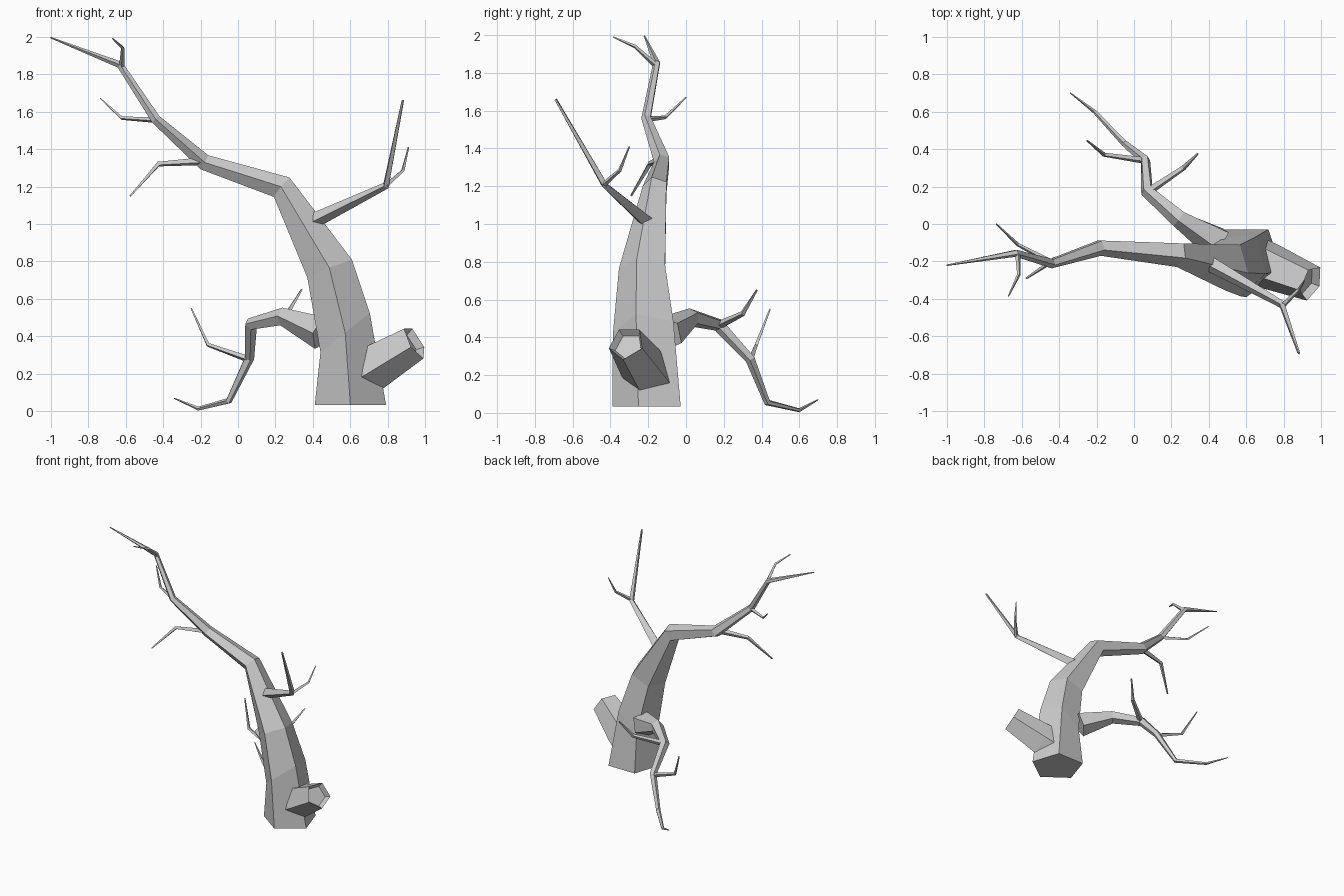
import bpy
import bmesh
import math
from mathutils import Vector

cube = bpy.data.objects.get("Cube")
if cube:
    bpy.data.objects.remove(cube, do_unlink=True)

# One bare-wood colour for the whole tree
wood = bpy.data.materials.new("grey_wood")
wood.use_nodes = True
wood.diffuse_color = (0.6, 0.6, 0.6, 1)
wood.node_tree.nodes["Principled BSDF"].inputs["Base Color"].default_value = wood.diffuse_color


def tangent(points, i):
    """Direction of the path at a point, averaged over its two segments."""
    total = Vector()
    if i > 0:
        total += (points[i] - points[i - 1]).normalized()
    if i < len(points) - 1:
        total += (points[i + 1] - points[i]).normalized()
    return total.normalized()


def limb(name, path, sides=5, corner=(0, -1, 0), tilts=None, hollow=False):
    """Tapered faceted tube through (x, y, z, radius); one corner faces 'corner'."""
    tilts = tilts or {}
    points = [Vector(p[:3]) for p in path]
    bm = bmesh.new()
    rings = []
    for i, centre in enumerate(points):
        normal = Vector(tilts.get(i, tangent(points, i))).normalized()
        u = Vector(corner)
        u = (u - normal * u.dot(normal)).normalized()
        v = normal.cross(u)
        ring = []
        for k in range(sides):
            a = math.tau * k / sides
            ring.append(bm.verts.new(centre + (u * math.cos(a) + v * math.sin(a)) * path[i][3]))
        rings.append(ring)
    for low, high in zip(rings, rings[1:]):
        for k in range(sides):
            j = (k + 1) % sides
            bm.faces.new((low[k], low[j], high[j], high[k]))
    bm.faces.new(rings[0][::-1])
    end = bm.faces.new(rings[-1])
    bm.normal_update()
    if hollow:
        # Rim, then a sunken floor
        bmesh.ops.inset_region(bm, faces=[end], thickness=0.022)
        bmesh.ops.translate(bm, verts=end.verts, vec=end.normal * -0.04)
    bmesh.ops.recalc_face_normals(bm, faces=bm.faces)
    mesh = bpy.data.meshes.new(name)
    bm.to_mesh(mesh)
    bm.free()
    mesh.materials.append(wood)
    obj = bpy.data.objects.new(name, mesh)
    bpy.context.collection.objects.link(obj)
    return obj


def twig(name, start, elbow, tip, thick=0.015):
    """Thin bent side shoot that tapers to a point."""
    radii = (thick, thick * 0.65, thick * 0.25)
    limb(name, [(*p, r) for p, r in zip((start, elbow, tip), radii)], 4, (0.1, -0.3, 1))


# Leaning trunk that runs on into the long upper limb
limb("trunk", [
    (0.6, -0.19, 0.035, 0.2),
    (0.572, -0.21, 0.42, 0.177),
    (0.49, -0.22, 0.76, 0.135),
    (0.235, -0.16, 1.195, 0.07),
    (-0.18, -0.125, 1.33, 0.045),
    (-0.44, -0.21, 1.56, 0.027),
    (-0.63, -0.155, 1.85, 0.02),
    (-1, -0.22, 1.995, 0.004),
], tilts={0: (0, 0, 1), 1: (-0.62, 0, 0.78)})

# Sawn-off stump low on the trunk
limb("cut_stump", [
    (0.6, -0.17, 0.165, 0.13),
    (0.71, -0.22, 0.23, 0.13),
    (0.945, -0.315, 0.37, 0.1),
], corner=(0, 0, -1), hollow=True)

# Drooping back branch
limb("drooping_branch", [
    (0.45, -0.1, 0.42, 0.095),
    (0.24, 0.03, 0.505, 0.05),
    (0.07, 0.175, 0.465, 0.036),
    (0.06, 0.34, 0.285, 0.027),
    (-0.05, 0.43, 0.055, 0.018),
    (-0.21, 0.6, 0.014, 0.011),
    (-0.34, 0.7, 0.07, 0.003),
], corner=(-0.8, -0.6, 0.1))

# Rising branch on the left front
limb("rising_branch", [
    (0.4, -0.21, 1.015, 0.042),
    (0.79, -0.43, 1.205, 0.02),
    (0.88, -0.69, 1.66, 0.007),
], sides=4, corner=(0.1, -0.3, 1))

# Side shoots
twig("rising_twig", (0.79, -0.44, 1.205), (0.88, -0.35, 1.285), (0.91, -0.3, 1.41))
twig("top_twig", (-0.62, -0.16, 1.84), (-0.615, -0.27, 1.94), (-0.67, -0.385, 1.99))
twig("upper_twig", (-0.45, -0.2, 1.555), (-0.62, -0.11, 1.565), (-0.735, 0, 1.67))
twig("middle_twig", (-0.19, -0.14, 1.335), (-0.425, -0.19, 1.32), (-0.575, -0.29, 1.15), 0.022)
twig("back_twig", (0.08, 0.175, 0.465), (0.265, 0.3, 0.525), (0.34, 0.375, 0.65), 0.022)
twig("lower_twig", (0.05, 0.34, 0.28), (-0.16, 0.37, 0.355), (-0.25, 0.445, 0.55), 0.018)
